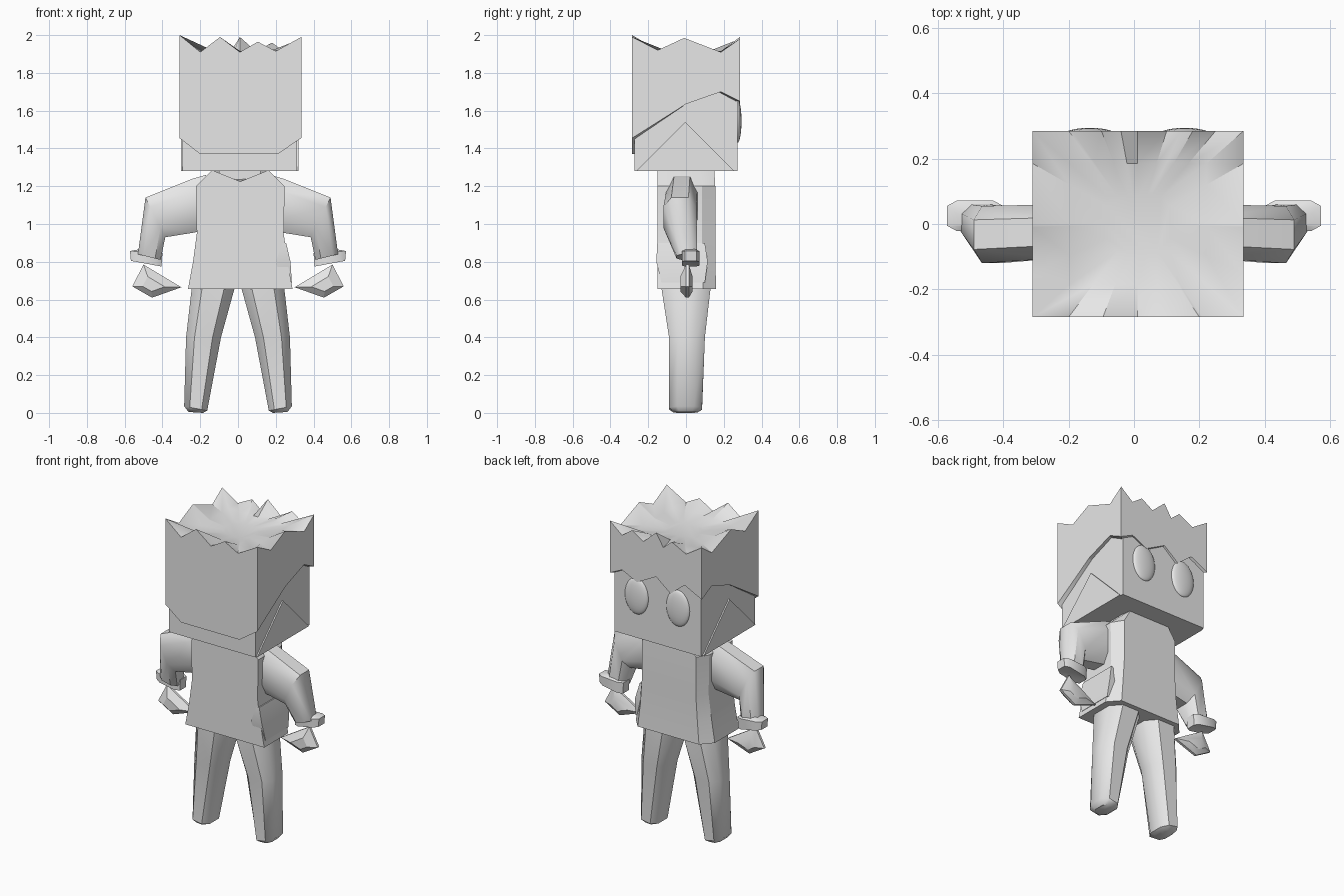
import bpy, bmesh, math
from mathutils import Vector

if "Cube" in bpy.data.objects:
    bpy.data.objects.remove(bpy.data.objects["Cube"])

grey = bpy.data.materials.new("light_grey")
grey.use_nodes = True
grey.diffuse_color = (0.8, 0.8, 0.8, 1)
grey.node_tree.nodes["Principled BSDF"].inputs["Base Color"].default_value = grey.diffuse_color


def finish(name, bm, angle=30):
    """Turn a bmesh into a named, shaded object."""
    bmesh.ops.recalc_face_normals(bm, faces=bm.faces)
    mesh = bpy.data.meshes.new(name)
    bm.to_mesh(mesh)
    bm.free()
    mesh.materials.append(grey)
    obj = bpy.data.objects.new(name, mesh)
    bpy.context.collection.objects.link(obj)
    bpy.ops.object.select_all(action="DESELECT")
    obj.select_set(True)
    bpy.context.view_layer.objects.active = obj
    bpy.ops.object.shade_smooth_by_angle(angle=math.radians(angle))
    return obj


def loft(name, rings, side=1, angle=30):
    """Skin rings of equal length and cap both ends; side=-1 mirrors in x."""
    bm = bmesh.new()
    loops = [[bm.verts.new((p[0] * side, p[1], p[2])) for p in r] for r in rings]
    n = len(loops[0])
    for a, b in zip(loops, loops[1:]):
        for i in range(n):
            j = (i + 1) % n
            bm.faces.new((a[i], a[j], b[j], b[i]))
    bm.faces.new(loops[0])
    bm.faces.new(loops[-1])
    return finish(name, bm, angle)


def rect(x0, x1, y0, y1, z):
    return [(x0, y0, z), (x1, y0, z), (x1, y1, z), (x0, y1, z)]


def oval(outer, inner, y0, y1, sides=8, square=0.75):
    """Rounded section between two x-z points, spanning y0 to y1."""
    a, b = Vector((outer[0], 0, outer[1])), Vector((inner[0], 0, inner[1]))
    mid, half = (a + b) / 2 + Vector((0, (y0 + y1) / 2, 0)), (a - b) / 2
    ring = []
    for i in range(sides):
        t = 2 * math.pi * (i + 0.5) / sides
        c, s = (math.copysign(abs(f) ** square, f) for f in (math.cos(t), math.sin(t)))
        k = 1 / math.cos(math.pi / sides) ** square
        ring.append(mid + half * c * k + Vector((0, (y1 - y0) / 2 * s * k, 0)))
    return ring


def at(profile, u):
    """Height of a zigzag profile at position u."""
    for (a, za), (b, zb) in zip(profile, profile[1:]):
        if a <= u <= b:
            return za + (zb - za) * (u - a) / (b - a)
    return profile[-1][1]


# Head block
loft("head", [rect(-0.295, 0.312, -0.272, 0.272, z) for z in (1.28, 1.85)])

# Hair cap: zigzag crown and fringe along each of four walls
X0, X1, Y = -0.31, 0.335, 0.285
front_top = [(X0, 2.0), (-0.2, 1.91), (-0.095, 1.99), (0.01, 1.91), (0.105, 1.965), (0.2, 1.915), (X1, 1.99)]
front_low = [(X0, 1.455), (-0.2, 1.37), (0.21, 1.37), (X1, 1.455)]
side_top = [(-Y, 1.99), (-0.15, 1.92), (-0.01, 1.985), (0.185, 1.91), (Y, 1.98)]
side_low = [(-Y, 1.455), (0, 1.635), (0.185, 1.70), (Y, 1.65)]
back_top = [(X0, 1.98), (-0.2, 1.91), (-0.1, 1.96), (-0.04, 1.91), (0.01, 1.99), (0.1, 1.91), (0.18, 1.96), (0.25, 1.91), (X1, 1.98)]
back_low = [(X0, 1.65), (-0.19, 1.71), (-0.09, 1.63), (0.01, 1.71), (0.145, 1.64), (0.25, 1.69), (X1, 1.65)]
walls = [(front_top, front_low, lambda u: (u, -Y), False),
         (side_top, side_low, lambda u: (X1, u), False),
         (back_top, back_low, lambda u: (u, Y), True),
         (side_top, side_low, lambda u: (X0, u), True)]
low, top = [], []
for crown, fringe, place, backwards in walls:
    stops = sorted({u for u, z in crown + fringe}, reverse=backwards)
    for u in stops[:-1]:
        low.append((*place(u), at(fringe, u)))
        top.append((*place(u), at(crown, u)))


def shrink(ring, k, z=None):
    c = (X0 + X1) / 2
    return [(c + (p[0] - c) * k, p[1] * k, p[2] if z is None else z) for p in ring]


loft("hair", [shrink(low, 0.85, 1.75), shrink(low, 0.93), low, top,
              shrink(top, 0.65, 1.915), shrink(top, 0.3, 1.9)], angle=40)

# Triangular side plates and eyes
for side, label, x in ((1, "left", 0.31), (-1, "right", 0.293)):
    tri = [(-0.265, 1.28), (0.255, 1.28), (-0.005, 1.54)]
    loft(label + "_cheek_plate", [[(x + d, y, z) for y, z in tri] for d in (0, 0.01)], side)
    bm = bmesh.new()
    bmesh.ops.create_uvsphere(bm, u_segments=24, v_segments=14, radius=1)
    bmesh.ops.scale(bm, vec=(0.082, 0.022, 0.115), verts=bm.verts)
    bmesh.ops.translate(bm, vec=(0.01 + 0.145 * side, 0.272, 1.545), verts=bm.verts)
    finish(label + "_eye", bm, 60)


# Tunic with a small V at the neck
def tunic_ring(z, w, back, y0, y1, dip=0):
    c = 0.012
    return [(c - w, y0, z), (c, y0, z - dip), (c + w, y0, z), (c + w, y1 - 0.07, z),
            (c + back, y1, z), (c - back, y1, z), (c - w, y1 - 0.07, z)]


loft("tunic", [tunic_ring(0.655, 0.277, 0.215, -0.15, 0.16),
               tunic_ring(0.80, 0.25, 0.20, -0.15, 0.155),
               tunic_ring(0.95, 0.23, 0.19, -0.15, 0.155),
               tunic_ring(1.20, 0.235, 0.19, -0.15, 0.155),
               tunic_ring(1.285, 0.15, 0.14, -0.15, 0.15, 0.06)])
loft("neck", [rect(-0.1, 0.12, -0.1, 0.1, z) for z in (1.15, 1.3)])

# Pouch on the left hip
loft("hip_pouch", [rect(0.235, 0.285, -0.13, 0.10, 0.69),
                   rect(0.20, 0.278, -0.157, 0.115, 0.80),
                   rect(0.235, 0.255, -0.152, 0.10, 0.90)])

for side, label in ((1, "left"), (-1, "right")):
    # Leg tapering to a blunt foot
    loft(label + "_leg", [oval((0.262, 0.005), (0.185, 0.0), -0.065, 0.06),
                          oval((0.285, 0.035), (0.163, 0.012), -0.09, 0.085),
                          oval((0.275, 0.40), (0.09, 0.40), -0.09, 0.10),
                          oval((0.245, 0.66), (0.018, 0.66), -0.13, 0.13),
                          oval((0.22, 0.75), (0.02, 0.75), -0.12, 0.12)], side, 45)
    # Bent sleeve
    loft(label + "_sleeve", [oval((0.17, 1.26), (0.18, 0.97), -0.10, 0.06),
                             oval((0.24, 1.24), (0.23, 0.955), -0.105, 0.06),
                             oval((0.49, 1.14), (0.385, 0.93), -0.12, 0.055),
                             oval((0.53, 0.84), (0.41, 0.81), -0.05, 0.06)], side, 45)
    # Flared cuff
    cuff = [((0.50, 0.87), (0.42, 0.85), -0.01, 0.05), ((0.572, 0.857), (0.40, 0.845), -0.022, 0.072),
            ((0.567, 0.805), (0.405, 0.775), -0.022, 0.072), ((0.52, 0.80), (0.44, 0.785), 0, 0.05)]
    loft(label + "_cuff", [oval(*c, sides=8, square=0.5) for c in cuff], side)
    # Wedge-shaped mitten hand
    outline = [(0.50, 0.785), (0.56, 0.67), (0.455, 0.61), (0.30, 0.665)]
    mid = Vector((0.46, 0.67))
    slices = [(-0.03, 0.45), (0.0, 1.0), (0.015, 1.0), (0.035, 0.45)]
    loft(label + "_hand", [[(mid.x + (x - mid.x) * k, y, mid.y + (z - mid.y) * k) for x, z in outline]
                           for y, k in slices], side)
